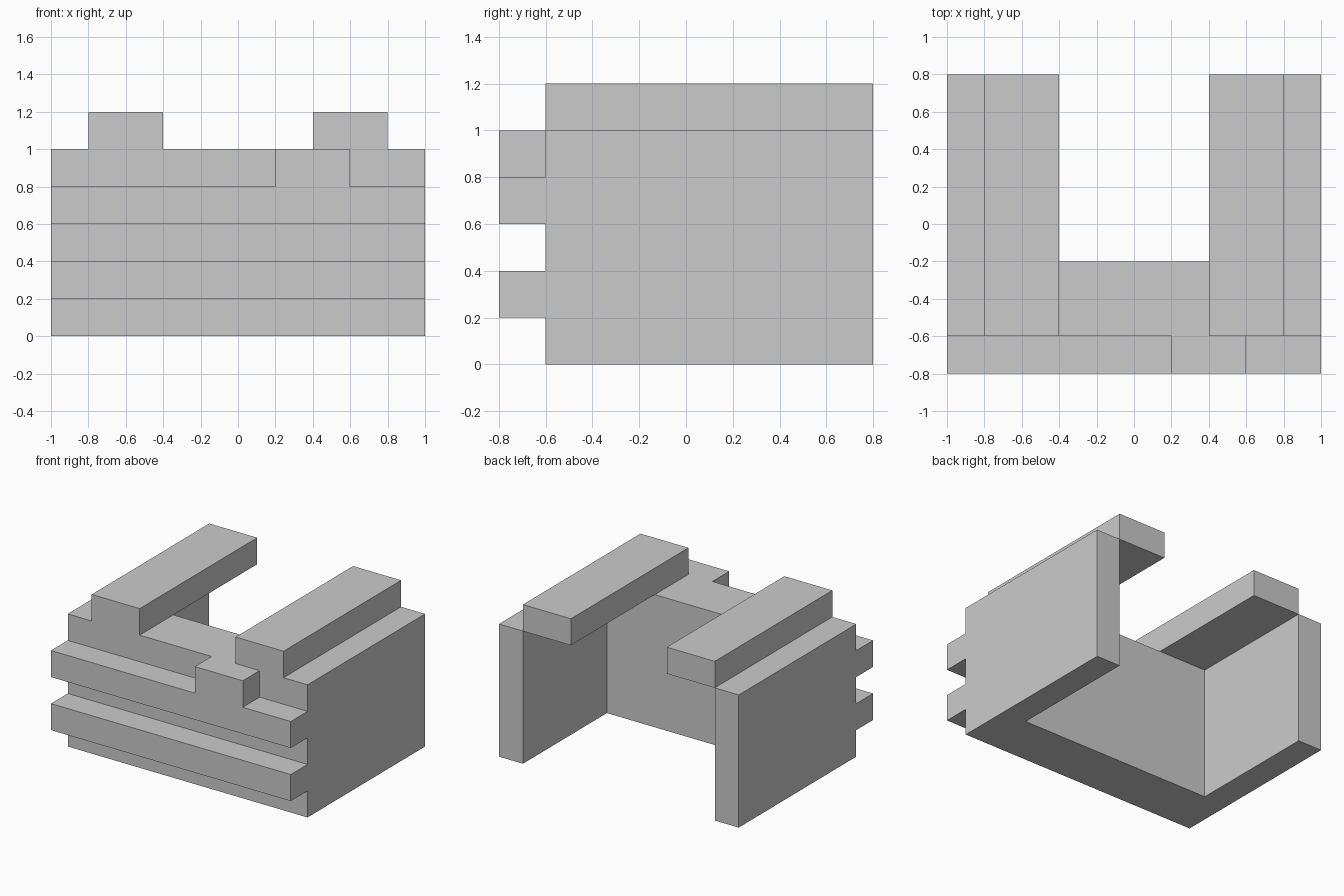
import bpy, bmesh

if "Cube" in bpy.data.objects:
    bpy.data.objects.remove(bpy.data.objects["Cube"])


def prism(name, outline, z0, z1):
    """Extrude a flat xy outline from z0 up to z1."""
    bm = bmesh.new()
    base = bm.faces.new([bm.verts.new((x, y, z0)) for x, y in outline])
    top = bmesh.ops.extrude_face_region(bm, geom=[base])["geom"]
    bmesh.ops.translate(bm, vec=(0, 0, z1 - z0),
                        verts=[g for g in top if isinstance(g, bmesh.types.BMVert)])
    bmesh.ops.recalc_face_normals(bm, faces=bm.faces)
    mesh = bpy.data.meshes.new(name)
    bm.to_mesh(mesh)
    bm.free()
    obj = bpy.data.objects.new(name, mesh)
    bpy.context.collection.objects.link(obj)
    return obj


def box(name, x, y, z):
    return prism(name, [(x[0], y[0]), (x[1], y[0]), (x[1], y[1]), (x[0], y[1])], *z)


# U-shaped body: thick front block with two thin side walls
prism("body", [(-1, -0.6), (1, -0.6), (1, 0.8), (0.8, 0.8),
               (0.8, -0.2), (-0.8, -0.2), (-0.8, 0.8), (-1, 0.8)], 0, 1)

# Top rails overhanging the cavity, mirrored left to right
rails = box("top_rails", (0.4, 0.8), (-0.6, 0.8), (1, 1.2))
rails.modifiers.new("Mirror", 'MIRROR')

# Two horizontal ridges across the front
for name, z in (("lower_ridge", 0.2), ("upper_ridge", 0.6)):
    box(name, (-1, 1), (-0.8, -0.6), (z, z + 0.2))

# Small block standing on the upper ridge
box("front_block", (0.2, 0.6), (-0.8, -0.6), (0.8, 1))
